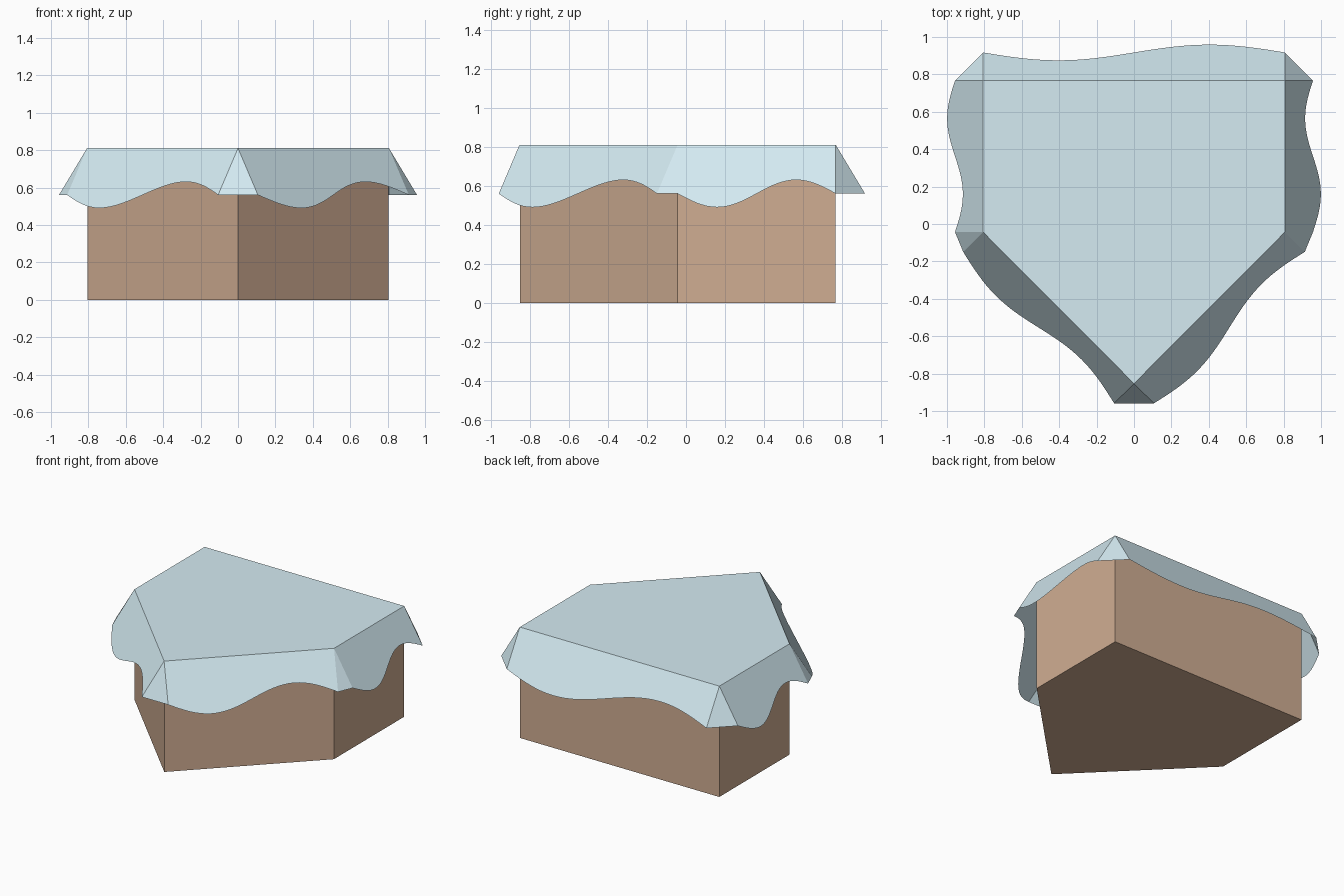
import bpy, bmesh, math
from mathutils import Vector

if "Cube" in bpy.data.objects:
    bpy.data.objects.remove(bpy.data.objects["Cube"])

# Five-sided outline, counter-clockwise from the front point
OUTLINE = [Vector(p) for p in ((0, -0.853), (0.807, -0.043), (0.807, 0.767),
                               (-0.807, 0.767), (-0.807, -0.043))]
TOP, DROP, FLARE, WAVE, STEPS = 0.811, 0.25, 0.15, 0.28, 32


def finish(name, bm, color):
    mesh = bpy.data.meshes.new(name)
    bm.to_mesh(mesh)
    bm.free()
    mat = bpy.data.materials.new(name + "_colour")
    mat.diffuse_color = color
    mat.use_nodes = True
    mat.node_tree.nodes["Principled BSDF"].inputs["Base Color"].default_value = mat.diffuse_color
    mesh.materials.append(mat)
    obj = bpy.data.objects.new(name, mesh)
    bpy.context.collection.objects.link(obj)
    return obj


# Box body: extruded outline
bm = bmesh.new()
base = bm.faces.new([bm.verts.new((p.x * 0.998, p.y * 0.998, 0)) for p in OUTLINE])
ext = bmesh.ops.extrude_face_region(bm, geom=[base], use_keep_orig=True)
bmesh.ops.translate(bm, vec=(0, 0, TOP - 0.01),
                    verts=[g for g in ext["geom"] if isinstance(g, bmesh.types.BMVert)])
bmesh.ops.recalc_face_normals(bm, faces=bm.faces)
finish("box_body", bm, (0.63, 0.42, 0.29, 1))

# Cloth cover: flat top, one flared wavy flap per side, triangles at the corners
bm = bmesh.new()
corners = [bm.verts.new((p.x, p.y, TOP)) for p in OUTLINE]
bm.faces.new(corners)
hems = []
for i, a in enumerate(OUTLINE):
    j = (i + 1) % len(OUTLINE)
    edge = OUTLINE[j] - a
    out = Vector((edge.y, -edge.x)).normalized()
    hem = []
    for k in range(STEPS + 1):
        t = k / STEPS
        s = 1 + WAVE * math.sin(2 * math.pi * t)
        p = a + edge * t + out * FLARE * s
        hem.append(bm.verts.new((p.x, p.y, TOP - DROP * s)))
    bm.faces.new([corners[j], corners[i]] + hem)
    hems.append(hem)
for i, corner in enumerate(corners):
    bm.faces.new((corner, hems[i - 1][-1], hems[i][0]))
finish("cloth_cover", bm, (0.66, 0.83, 0.89, 1))
